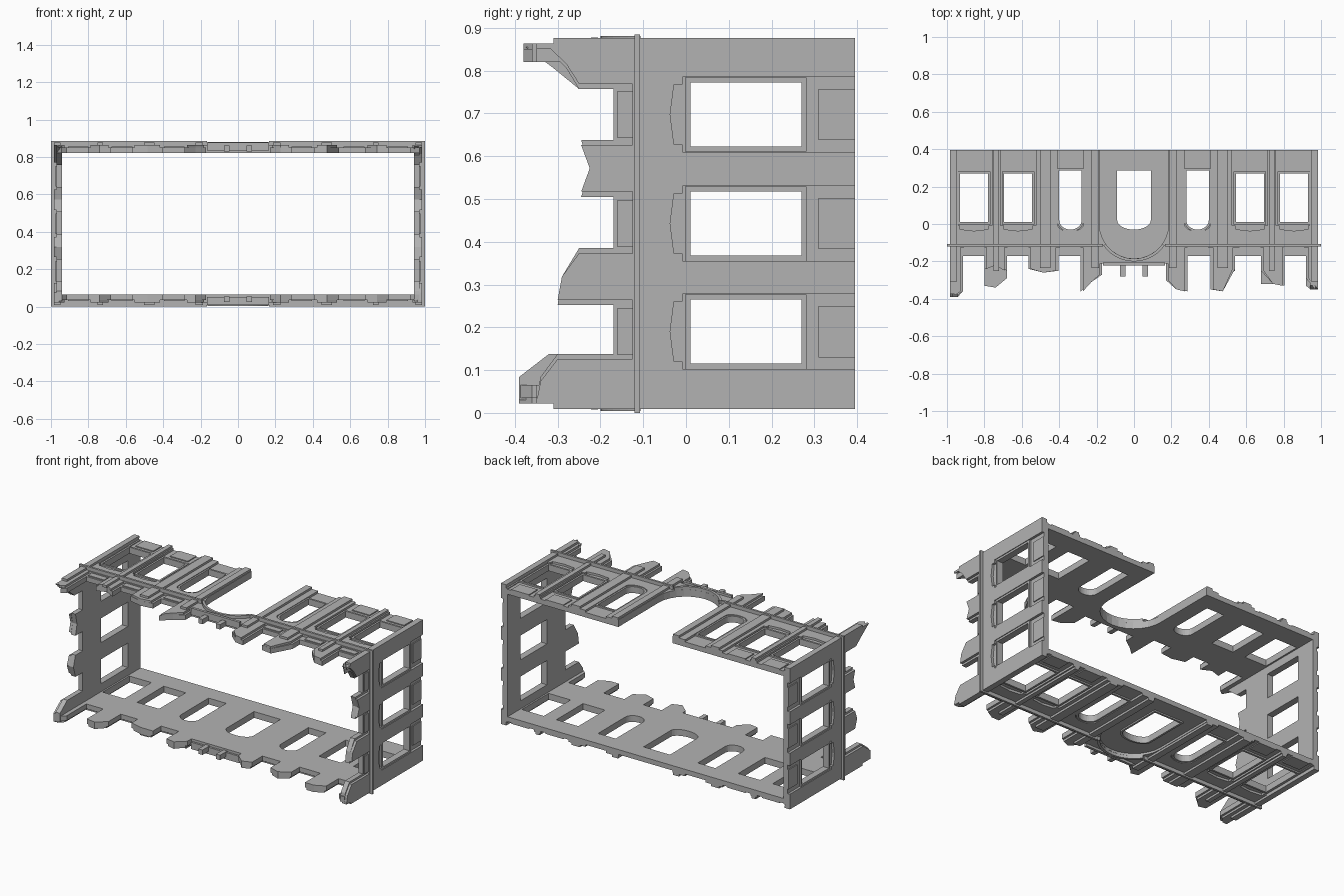
import bpy, bmesh, math

cube = bpy.data.objects.get("Cube")
if cube:
    bpy.data.objects.remove(cube, do_unlink=True)

stone = bpy.data.materials.new("grey_stone")
stone.use_nodes = True
GREY = (0.45, 0.45, 0.45, 1)
stone.diffuse_color = GREY
stone.node_tree.nodes["Principled BSDF"].inputs["Base Color"].default_value = GREY

BASE = 0.395      # foot of every wall
TOTAL = 0.885     # full height of the frame


def prism(name, place, outline, w0, w1, holes=()):
    """Extrude a flat outline with holes from depth w0 to w1 and place it on a wall."""
    bm = bmesh.new()
    for loop in (outline, *holes):
        verts = [bm.verts.new((u, v, w0)) for u, v in loop]
        for i, vert in enumerate(verts):
            bm.edges.new((vert, verts[i - 1]))
    bmesh.ops.triangle_fill(bm, edges=bm.edges[:], use_beauty=True, normal=(0, 0, 1))
    extruded = bmesh.ops.extrude_face_region(bm, geom=bm.faces[:], use_keep_orig=True)
    for item in extruded["geom"]:
        if isinstance(item, bmesh.types.BMVert):
            item.co.z = w1
    for vert in bm.verts:
        vert.co = place(*vert.co)
    bmesh.ops.recalc_face_normals(bm, faces=bm.faces[:])
    mesh = bpy.data.meshes.new(name)
    bm.to_mesh(mesh)
    bm.free()
    mesh.materials.append(stone)
    obj = bpy.data.objects.new(name, mesh)
    bpy.context.scene.collection.objects.link(obj)
    return obj


def rect(u0, u1, v0, v1):
    return [(u0, v1), (u0, v0), (u1, v0), (u1, v1)]


def arch(c, half, base, spring, rise, steps=14):
    curve = [(c - half * math.cos(math.pi * i / steps),
              spring - rise * math.sin(math.pi * i / steps)) for i in range(steps + 1)]
    return [(c - half, base)] + curve + [(c + half, base)]


def window(c, half, arched, grow=0.0):
    if arched:
        return arch(c, half + grow, 0.285 + grow, 0.02, 0.05 + grow)
    return rect(c - half - grow, c + half + grow, 0.01 - grow, 0.27 + grow)


def bay(c, half, arched):
    """Recess around a window, open at the foot of the wall."""
    if arched:
        return arch(c, half, BASE, 0, half if c == 0 else 0.04)
    k = 0.8 * half
    return [(c - half, BASE), (c - half, -0.008), (c - k, -0.008), (c - k, -0.028),
            (c, -0.037), (c + k, -0.028), (c + k, -0.008), (c + half, -0.008), (c + half, BASE)]


def broken_edge(u0, u1, teeth, floor, inset):
    """Ragged upper edge, listed from left to right."""
    points = []
    for i, (a, b, heights) in enumerate(teeth):
        a = u0 if i == 0 else a + inset
        b = u1 if i == len(teeth) - 1 else b - inset
        if i:
            level = -0.21 if abs(a + points[-1][0]) < 0.1 and u0 < 0 else floor
            points += [(points[-1][0], level), (a, level)]
        last = len(heights) - 1
        points += [(a + (b - a) * k / last, h) for k, h in enumerate(heights)]
    return points


def wall(name, place, ends, outer_ends, teeth, openings, depths, door=False):
    inner, recess, face = depths
    holes = [window(c, hw, ar) for c, hw, hb, ar in openings if not (door and c == 0)]

    # Backing slab with window holes
    foot = [(ends[0], BASE)] + (bay(0, 0.185, True) if door else []) + [(ends[1], BASE)]
    top = broken_edge(*ends, teeth, -0.17, 0)
    prism(name + "_slab", place, foot + top[::-1], recess, inner, holes)

    # Raised pilaster layer with bays cut out
    foot = [(outer_ends[0], BASE)]
    for c, hw, hb, ar in openings:
        foot += bay(c, hb, ar)
    foot.append((outer_ends[1], BASE))
    top = broken_edge(*outer_ends, teeth, -0.125, 0.012)
    prism(name + "_pilasters", place, foot + top[::-1], face, recess)

    # Window frames and the panels below and above
    for c, hw, hb, ar in openings:
        if not (door and c == 0):
            prism(name + "_window_frame", place, window(c, hw, ar, 0.012),
                  face + 0.004, recess, [window(c, hw, ar)])
        if not ar:
            prism(name + "_lower_panel", place, rect(c - 0.06, c + 0.06, 0.31, BASE),
                  recess - 0.006, recess)
        if c:
            prism(name + "_upper_panel", place, rect(c - 0.055, c + 0.055, -0.16, -0.122),
                  recess - 0.006, recess)


def long_wall(name, place, heights, door):
    edges = [(-0.97, -0.915), (-0.8, -0.68), (-0.565, -0.405), (-0.285, -0.17),
             (0.17, 0.285), (0.41, 0.54), (0.68, 0.805), (0.92, 0.97)]
    teeth = [(a, b, h) for (a, b), h in zip(edges, heights)]
    half_row = [(0.34, 0.06, 0.07, True), (0.62, 0.075, 0.095, False), (0.855, 0.075, 0.095, False)]
    row = [(-c, *rest) for c, *rest in reversed(half_row)] + [(0, 0.09, 0.185, True)] + half_row
    wall(name, place, (-0.97, 0.97), (-0.985, 0.985), teeth, row, (0.065, 0.035, 0.022), door)

    # Arch trim over the central bay
    angles = [math.radians(35 + 110 * i / 14) for i in range(15)]
    ring = [(r * math.cos(t), -r * math.sin(t))
            for r, seq in ((0.2, angles), (0.185, angles[::-1])) for t in seq]
    prism(name + "_arch_trim", place, ring, 0.004, 0.03)
    prism(name + "_balcony_sill", place, rect(-0.165, 0.165, -0.222, -0.206), 0.008, 0.05)

    for s in (-1, 1):
        prism(name + "_cornice", place, rect(*sorted((s, s * 0.165)), -0.12, -0.107), 0, 0.03)
        prism(name + "_baluster", place, rect(s * 0.06 - 0.014, s * 0.06 + 0.014, -0.28, -0.21), 0.025, 0.055)
        # Narrow ribs on the pilasters
        for c, half, end in ((0.208, 0.02, -0.235), (0.475, 0.028, -0.235),
                             (0.737, 0.014, -0.25), (0.967, 0.018, -0.31)):
            prism(name + "_rib", place, rect(s * c - half, s * c + half, end, BASE), 0.009, 0.023)


def end_wall(name, place, heights):
    edges = [(0.03, 0.138), (0.252, 0.385), (0.505, 0.638), (0.757, 0.855)]
    teeth = [(a, b, h) for (a, b), h in zip(edges, heights)]
    row = [(c, 0.075, 0.0875, False) for c in (0.19, 0.4425, 0.6975)]
    wall(name, place, (0.03, 0.855), (0.022, 0.863), teeth, row, (0.06, 0.03, 0.015))
    prism(name + "_cornice", place, rect(0, TOTAL, -0.12, -0.107), 0, 0.03)


# Lower and upper long walls
long_wall("lower_wall", lambda u, v, w: (u, v, w),
          [(-0.38, -0.39, -0.36), (-0.33, -0.34, -0.29), (-0.23, -0.25, -0.25), (-0.29, -0.3, -0.25),
           (-0.24, -0.29, -0.27), (-0.27, -0.29, -0.25), (-0.32, -0.32, -0.29), (-0.33, -0.35, -0.35)], False)
long_wall("upper_wall", lambda u, v, w: (u, v, TOTAL - w),
          [(-0.33, -0.38, -0.36), (-0.24, -0.22, -0.25), (-0.24, -0.26, -0.25), (-0.36, -0.31, -0.27),
           (-0.3, -0.35, -0.36), (-0.35, -0.36, -0.24), (-0.25, -0.32, -0.33), (-0.29, -0.32, -0.35)], True)

# Left and right end walls
end_wall("right_wall", lambda u, v, w: (w - 1, v, u),
         [(-0.39, -0.39, -0.32), (-0.24, -0.26, -0.24), (-0.24, -0.225, -0.24), (-0.25, -0.31, -0.375)])
end_wall("left_wall", lambda u, v, w: (1 - w, v, u),
         [(-0.35, -0.34, -0.3), (-0.3, -0.29, -0.25), (-0.245, -0.225, -0.245), (-0.25, -0.28, -0.33)])
